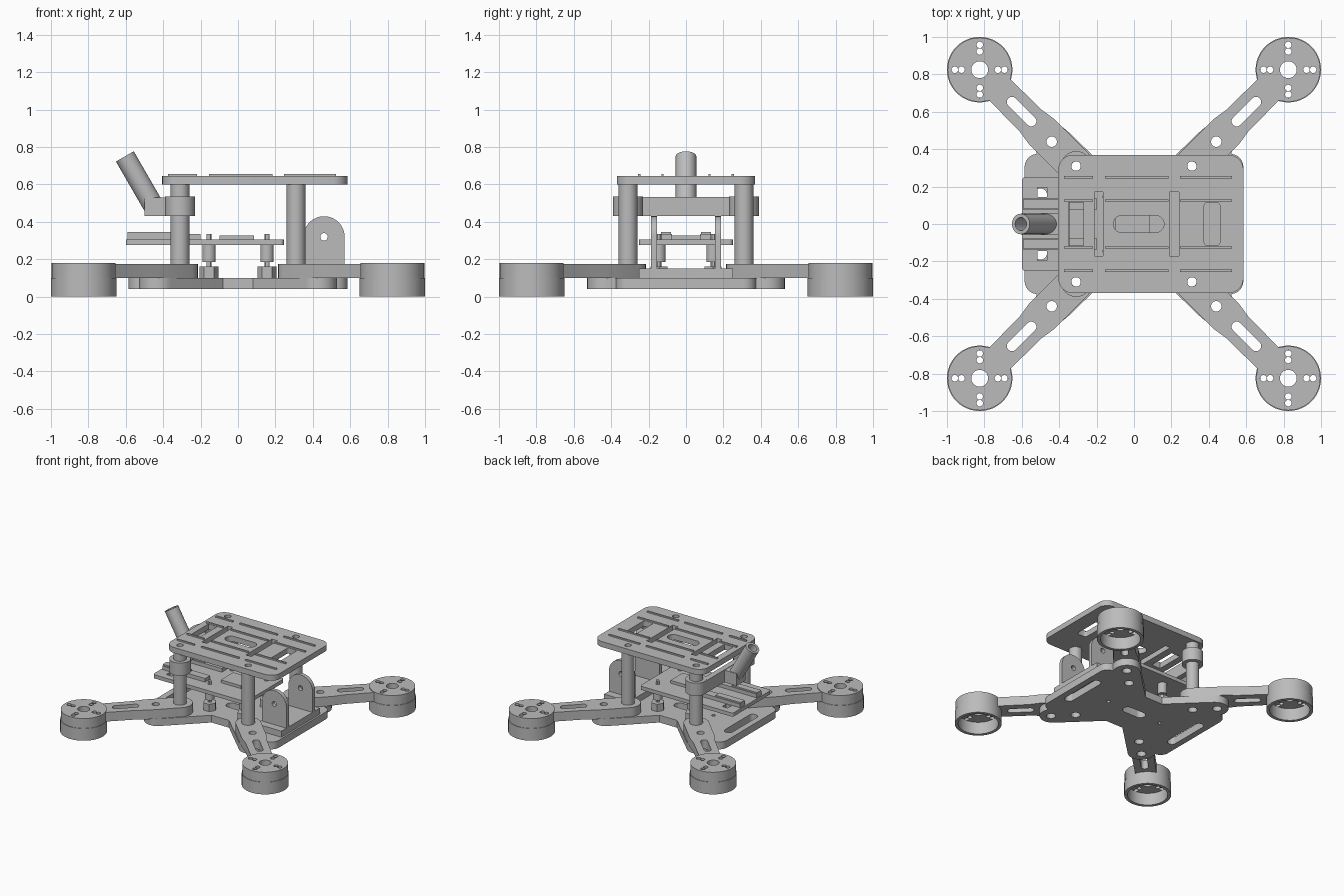
import bpy, bmesh, math
from mathutils import Matrix, Vector

if "Cube" in bpy.data.objects:
    bpy.data.objects.remove(bpy.data.objects["Cube"])

grey = bpy.data.materials.new("light_grey")
grey.use_nodes = True
COLOUR = (0.5, 0.5, 0.5, 1)
grey.diffuse_color = COLOUR
grey.node_tree.nodes["Principled BSDF"].inputs["Base Color"].default_value = COLOUR
SIGNS = [(sx, sy) for sx in (-1, 1) for sy in (-1, 1)]


# Outline helpers
def arc(x, y, r, a0, a1, n):
    return [(x + r * math.cos(math.radians(a0 + (a1 - a0) * i / n)),
             y + r * math.sin(math.radians(a0 + (a1 - a0) * i / n))) for i in range(n + 1)]


def circle(x, y, r, n=32):
    return arc(x, y, r, 0, 360, n)[:-1]


def rect(x0, x1, y0, y1, r=0.0):
    if r == 0:
        return [(x0, y0), (x1, y0), (x1, y1), (x0, y1)]
    return (arc(x1 - r, y1 - r, r, 0, 90, 8) + arc(x0 + r, y1 - r, r, 90, 180, 8)
            + arc(x0 + r, y0 + r, r, 180, 270, 8) + arc(x1 - r, y0 + r, r, 270, 360, 8))


def slot(x0, x1, y0, y1):
    return rect(x0, x1, y0, y1, min(x1 - x0, y1 - y0) / 2 - 0.001)


# Extrudes an outline with holes between two heights
def plate(name, outlines, z0, z1, matrix=Matrix()):
    curve = bpy.data.curves.new(name, "CURVE")
    curve.dimensions = "2D"
    curve.fill_mode = "BOTH"
    curve.extrude = (z1 - z0) / 2
    for pts in outlines:
        spline = curve.splines.new("POLY")
        spline.points.add(len(pts) - 1)
        for p, (x, y) in zip(spline.points, pts):
            p.co = (x, y, 0, 1)
        spline.use_cyclic_u = True
    temp = bpy.data.objects.new(name + "_outline", curve)
    bpy.context.collection.objects.link(temp)
    bpy.context.view_layer.update()
    graph = bpy.context.evaluated_depsgraph_get()
    mesh = bpy.data.meshes.new_from_object(temp.evaluated_get(graph))
    bpy.data.objects.remove(temp)
    bm = bmesh.new()
    bm.from_mesh(mesh)
    bmesh.ops.remove_doubles(bm, verts=bm.verts, dist=0.0001)
    bmesh.ops.transform(bm, verts=bm.verts,
                        matrix=matrix @ Matrix.Translation((0, 0, (z0 + z1) / 2)))
    bmesh.ops.recalc_face_normals(bm, faces=bm.faces)
    bm.to_mesh(mesh)
    bm.free()
    mesh.materials.clear()
    mesh.materials.append(grey)
    ob = bpy.data.objects.new(name, mesh)
    bpy.context.collection.objects.link(ob)
    bpy.ops.object.select_all(action="DESELECT")
    ob.select_set(True)
    bpy.context.view_layer.objects.active = ob
    bpy.ops.object.shade_smooth_by_angle(angle=math.radians(30))
    return ob


def box(name, x0, x1, y0, y1, z0, z1):
    return plate(name, [rect(x0, x1, y0, y1)], z0, z1)


# Bottom plate: one quarter of the outline, mirrored round
quarter = (arc(0.515, 0.305, 0.07, 0, 85, 6) + arc(0.43, 0.43, 0.1, -20, 135, 10)
           + [(0.08, 0.23)])
outline = list(quarter)
outline += [(-x, y) for x, y in reversed(quarter)]
outline += [(-x, -y) for x, y in quarter]
outline += [(x, -y) for x, y in reversed(quarter)]
holes = [slot(-0.1, 0.1, -0.04, 0.04)]
for s in (-1, 1):
    holes.append(slot(s * 0.5 - 0.035, s * 0.5 + 0.035, -0.19, 0.19))
    holes.append(circle(s * 0.25, 0, 0.015, 12))
for sx, sy in SIGNS:
    holes += [circle(sx * d, sy * d, 0.035) for d in (0.31, 0.44)]
plate("bottom_plate", [outline] + holes, 0.04, 0.10)

# Arms, motor cups and posts at the four corners
for sx, sy in SIGNS:
    tag = ("back" if sy > 0 else "front") + ("_left" if sx > 0 else "_right")
    turn = Matrix.Rotation(math.atan2(sy, sx), 4, "Z")
    arm = arc(0.438, 0, 0.095, 90, 270, 16) + [(0.70, -0.095), (0.78, -0.083),
                                             (1.02, -0.08), (1.02, 0.08), (0.78, 0.083), (0.70, 0.095)]
    plate("arm_" + tag, [arm, circle(0.438, 0, 0.025), circle(0.622, 0, 0.028),
                         slot(0.75, 0.95, -0.027, 0.027)], 0.10, 0.175, turn)

    centre = Matrix.Translation((sx * 0.825, sy * 0.825, 0))
    vents = [circle(0, 0, 0.045)]
    for dx, dy in ((1, 0), (-1, 0), (0, 1), (0, -1)):
        vents += [circle(dx * d, dy * d, 0.0175, 16) for d in (0.097, 0.133)]
    plate("motor_mount_" + tag, [circle(0, 0, 0.171, 48)] + vents, 0.10, 0.18, centre)
    plate("motor_ring_" + tag, [circle(0, 0, 0.175, 48), circle(0, 0, 0.15, 48)],
          0, 0.10, centre)
    plate("post_" + tag, [circle(sx * 0.31, sy * 0.31, 0.05),
                          circle(sx * 0.31, sy * 0.31, 0.025)], 0.17, 0.605)

    # Board spacers: hex nut, thin screw and round sleeve
    x, y = sx * 0.155, sy * 0.145
    plate("spacer_nut_" + tag, [circle(x, y, 0.052, 6)], 0.10, 0.16)
    plate("spacer_screw_" + tag, [circle(x, y, 0.014, 12)], 0.15, 0.335)
    plate("spacer_sleeve_" + tag, [circle(x, y, 0.036, 24)], 0.185, 0.275)

# Top plate with slots and thin ribs
top_holes = [circle(sx * 0.31, sy * 0.31, 0.025) for sx, sy in SIGNS]
top_holes += [slot(-0.11, 0.16, -0.045, 0.045), rect(-0.35, -0.27, -0.115, 0.115),
              rect(-0.21, -0.165, -0.17, 0.17), rect(0.19, 0.24, -0.17, 0.17),
              rect(0.375, 0.46, -0.115, 0.115, 0.02)]
plate("top_plate", [rect(-0.405, 0.585, -0.37, 0.37, 0.08)] + top_holes, 0.60, 0.645)
for y in (-0.25, -0.125, 0.125, 0.25):
    for x0, x1 in ((-0.375, -0.22), (-0.155, 0.185), (0.245, 0.525)):
        box("top_rib", x0, x1, y - 0.006, y + 0.006, 0.64, 0.656)

# Circuit board and its components
notches = [rect(-0.515, -0.465, s * 0.17 - 0.025, s * 0.17 + 0.025) for s in (-1, 1)]
plate("circuit_board", [rect(-0.6, 0.245, -0.25, 0.25, 0.02)] + notches, 0.275, 0.305)
box("processor_chip", -0.1, 0.085, -0.08, 0.08, 0.30, 0.328)
for s in (-1, 1):
    ya, yb = sorted((s * 0.075, s * 0.14))
    box("connector_strip", -0.59, -0.20, ya, yb, 0.30, 0.335)
    box("connector_block", -0.59, -0.36, ya + 0.006, yb - 0.006, 0.33, 0.346)

# Camera mount: base and two round-topped side plates
box("camera_base", 0.34, 0.57, -0.25, 0.25, 0.10, 0.15)
upright = Matrix.Rotation(math.radians(90), 4, "X")
side = [(0.35, 0.12), (0.57, 0.12)] + arc(0.46, 0.32, 0.11, 0, 180, 20)
for s, tag in ((-1, "front"), (1, "back")):
    plate("camera_side_" + tag, [side, circle(0.46, 0.32, 0.02, 20)],
          s * 0.17 - 0.016, s * 0.17 + 0.016, upright)

# Antenna holder: collars on the posts, crossbar, block and tilted tube
for s, tag in ((-1, "front"), (1, "back")):
    plate("antenna_collar_" + tag, [circle(-0.31, s * 0.31, 0.08),
                                    circle(-0.31, s * 0.31, 0.048)], 0.43, 0.535)
box("antenna_crossbar", -0.39, -0.345, -0.31, 0.31, 0.432, 0.533)
box("antenna_block", -0.50, -0.38, -0.058, 0.058, 0.43, 0.53)
tilt = Matrix.Translation(Vector((-0.455, 0, 0.49))) @ Matrix.Rotation(math.radians(-30), 4, "Y")
plate("antenna_tube", [circle(0, 0, 0.055), circle(0, 0, 0.035)], -0.02, 0.30, tilt)
